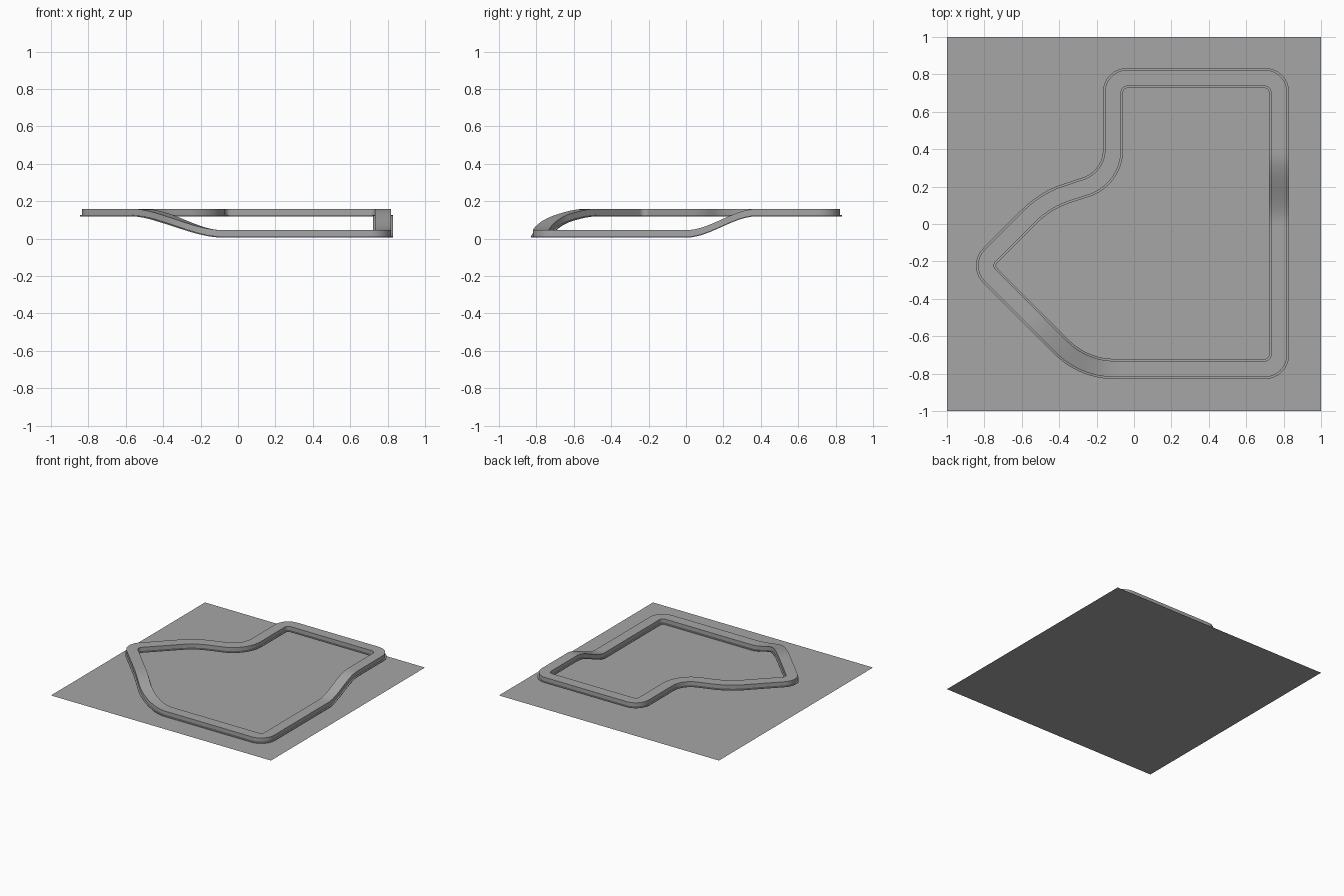
import bpy, bmesh, math
from mathutils import Vector

cube = bpy.data.objects.get("Cube")
if cube:
    bpy.data.objects.remove(cube, do_unlink=True)

grey = bpy.data.materials.new("plain_grey")
grey.use_nodes = True
colour = (0.38, 0.38, 0.38, 1)
grey.diffuse_color = colour
grey.node_tree.nodes["Principled BSDF"].inputs["Base Color"].default_value = colour


def add_object(name, bm):
    mesh = bpy.data.meshes.new(name)
    bm.to_mesh(mesh)
    bm.free()
    mesh.materials.append(grey)
    obj = bpy.data.objects.new(name, mesh)
    bpy.context.collection.objects.link(obj)
    return obj


def rounded_loop(corners, arc_steps=16, spacing=0.02):
    """Closed polyline with filleted corners and evenly split straights."""
    rough = []
    for i, (x, y, radius) in enumerate(corners):
        p = Vector((x, y))
        a = (Vector(corners[i - 1][:2]) - p).normalized()
        b = (Vector(corners[(i + 1) % len(corners)][:2]) - p).normalized()
        half = a.angle(b) / 2
        centre = p + (a + b).normalized() * radius / math.sin(half)
        start = p + a * radius / math.tan(half) - centre
        end = p + b * radius / math.tan(half) - centre
        sweep = math.pi - 2 * half
        for k in range(arc_steps + 1):
            t = k / arc_steps
            rough.append(centre + (start * math.sin((1 - t) * sweep)
                                   + end * math.sin(t * sweep)) / math.sin(sweep))
    points = []
    for i, p in enumerate(rough):
        q = rough[(i + 1) % len(rough)]
        n = max(1, round((q - p).length / spacing))
        points += [p.lerp(q, k / n) for k in range(n)]
    return points


def lift(p):
    """Height of the track: low at the front right, raised elsewhere."""
    if p.x > 0.7:
        t = p.y / 0.38
    elif p.y < -0.2:
        t = (-0.08 - p.x) / 0.46
    else:
        t = 1
    t = min(max(t, 0), 1)
    return 0.114 * t * t * (3 - 2 * t)


def sweep_box(name, path, half_width, low, high):
    """Upright rectangular section carried along the closed path."""
    bm = bmesh.new()
    section = [(-half_width, low), (half_width, low),
               (half_width, high), (-half_width, high)]
    rings = []
    for i, p in enumerate(path):
        along = (path[(i + 1) % len(path)] - path[i - 1]).normalized()
        side = Vector((along.y, -along.x))
        rings.append([bm.verts.new((*(p + side * s), z + lift(p)))
                      for s, z in section])
    for i, ring in enumerate(rings):
        prev = rings[i - 1]
        for k in range(4):
            bm.faces.new((prev[k], prev[k - 1], ring[k - 1], ring[k]))
    bmesh.ops.recalc_face_normals(bm, faces=bm.faces)
    obj = add_object(name, bm)
    bpy.ops.object.select_all(action='DESELECT')
    obj.select_set(True)
    bpy.context.view_layer.objects.active = obj
    bpy.ops.object.shade_smooth_by_angle(angle=math.radians(35))


# Ground sheet
bm = bmesh.new()
bmesh.ops.create_grid(bm, x_segments=1, y_segments=1, size=1)
add_object("ground_sheet", bm)

# Track centre line: x, y, corner radius
centre_line = rounded_loop([
    (0.775, -0.775, 0.075), (0.775, 0.78, 0.075), (-0.112, 0.78, 0.075),
    (-0.112, 0.245, 0.21), (-0.474, 0.126, 0.5), (-0.822, -0.222, 0.075),
    (-0.27, -0.775, 0.4)])

# Thin base strip and the raised track on it
sweep_box("track_base", centre_line, 0.054, 0.005, 0.011)
sweep_box("track_body", centre_line, 0.043, 0.008, 0.045)
